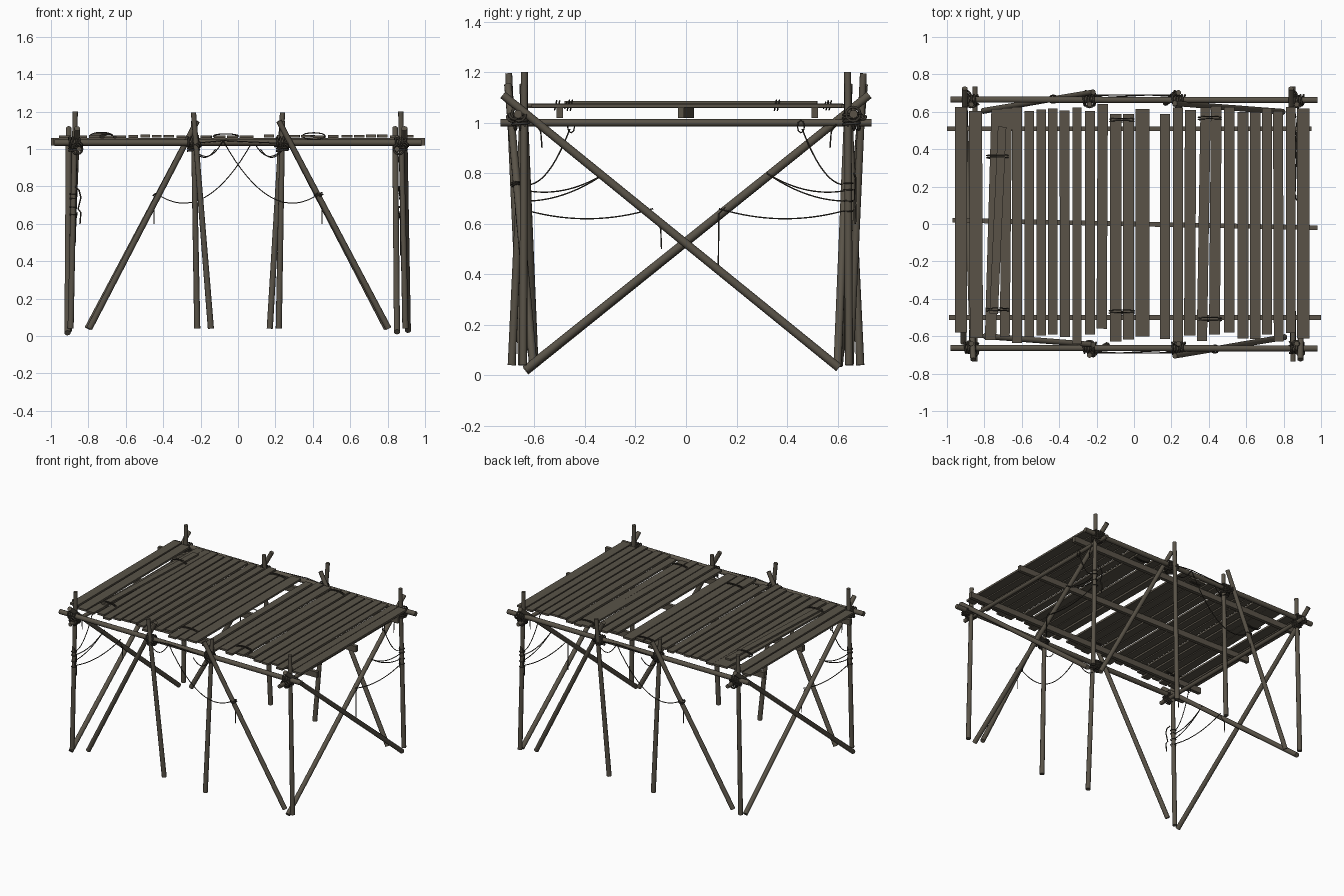
import bpy, bmesh, math, random
from mathutils import Vector, Matrix

if "Cube" in bpy.data.objects:
    bpy.data.objects.remove(bpy.data.objects["Cube"])

random.seed(4)


def material(name, rgb):
    m = bpy.data.materials.new(name)
    m.diffuse_color = (*rgb, 1)
    m.use_nodes = True
    m.node_tree.nodes["Principled BSDF"].inputs["Base Color"].default_value = m.diffuse_color
    return m


WOOD = material("weathered_wood", (0.100, 0.086, 0.064))
ROPE = material("dark_rope", (0.045, 0.039, 0.030))


def finish(name, bm, mat, smooth=False):
    me = bpy.data.meshes.new(name)
    bm.to_mesh(me)
    bm.free()
    ob = bpy.data.objects.new(name, me)
    bpy.context.collection.objects.link(ob)
    me.materials.append(mat)
    if smooth:
        bpy.ops.object.select_all(action='DESELECT')
        ob.select_set(True)
        bpy.context.view_layer.objects.active = ob
        bpy.ops.object.shade_smooth_by_angle(angle=math.radians(50))
    return ob


def pole(name, a, b, r1=0.0165, r2=0.014):
    a, b = Vector(a), Vector(b)
    d = b - a
    mat = Matrix.Translation((a + b) / 2) @ d.to_track_quat('Z', 'Y').to_matrix().to_4x4()
    bm = bmesh.new()
    bmesh.ops.create_cone(bm, cap_ends=True, segments=10, radius1=r1, radius2=r2,
                          depth=d.length, matrix=mat)
    return finish(name, bm, WOOD, True)


def board(name, a, b, width, thick):
    """Flat board from a to b, width measured sideways."""
    a, b = Vector(a), Vector(b)
    d = (b - a).normalized()
    side = Vector((d.y, -d.x, 0)).normalized()
    up = side.cross(d)
    rot = Matrix((side, d, up)).transposed().to_4x4()
    bm = bmesh.new()
    bmesh.ops.create_cube(bm, size=1, matrix=Matrix.Translation((a + b) / 2) @ rot
                          @ Matrix.Diagonal((width, (b - a).length, thick, 1)))
    return finish(name, bm, WOOD)


def rope(name, pts, r=0.003, closed=False):
    cu = bpy.data.curves.new(name, 'CURVE')
    cu.dimensions = '3D'
    cu.bevel_depth = r
    cu.bevel_resolution = 1
    cu.use_fill_caps = True
    sp = cu.splines.new('POLY')
    sp.points.add(len(pts) - 1)
    for p, q in zip(sp.points, pts):
        p.co = (*q, 1)
    sp.use_cyclic_u = closed
    cu.materials.append(ROPE)
    ob = bpy.data.objects.new(name, cu)
    bpy.context.collection.objects.link(ob)
    bpy.ops.object.select_all(action='DESELECT')
    ob.select_set(True)
    bpy.context.view_layer.objects.active = ob
    bpy.ops.object.convert(target='MESH')


def sag(name, a, b, drop, n=16):
    a, b = Vector(a), Vector(b)
    rope(name, [a.lerp(b, i / n) - Vector((0, 0, 4 * drop * (i / n) * (1 - i / n)))
                for i in range(n + 1)])


def coil(name, c, axis, rad, height, turns, r=0.0055):
    """Lashing wound around an axis."""
    q = Vector(axis).to_track_quat('Z', 'Y')
    n = int(turns * 12)
    rope(name, [Vector(c) + q @ Vector((rad * math.cos(i * math.pi / 6), rad * math.sin(i * math.pi / 6),
                                        height * (i / n - 0.5))) for i in range(n + 1)], r)


def plank_loop(name, x, y, z, w, h):
    """Slack rope loops around a pair of planks."""
    for k in (-1, 1):
        rope(name, [(x + w * math.cos(t * math.pi / 8), y + k * 0.006 + 0.004 * math.sin(t * math.pi / 8),
                     z + h * math.sin(t * math.pi / 8)) for t in range(16)], 0.003, True)


# Deck planks: centre x, width, top y, bottom y, twist in x
planks = [(-.925, .065, .625, -.58, 0), (-.845, .07, .605, -.61, .005), (-.75, .06, .615, -.62, -.035),
          (-.685, .053, .62, -.605, -.012), (-.625, .053, .625, -.635, 0), (-.56, .053, .605, -.605, 0),
          (-.495, .05, .612, -.595, 0), (-.435, .05, .617, -.59, 0), (-.37, .053, .607, -.605, .004),
          (-.305, .05, .622, -.642, 0), (-.235, .053, .605, -.59, 0), (-.17, .055, .642, -.56, -.006),
          (-.098, .06, .587, -.627, 0), (-.03, .06, .587, -.617, 0), (.045, .075, .615, -.602, 0),
          (.165, .053, .588, -.615, 0), (.235, .055, .622, -.632, 0), (.3, .06, .61, -.595, -.004),
          (.373, .055, .622, -.625, -.02), (.435, .058, .63, -.59, -.01), (.51, .055, .625, -.58, 0),
          (.582, .058, .6, -.612, 0), (.648, .055, .6, -.615, 0), (.71, .053, .62, -.59, 0),
          (.772, .053, .605, -.628, .004), (.838, .053, .625, -.583, 0), (.905, .068, .617, -.612, 0)]
for x, w, y1, y0, tw in planks:
    z = 1.067 + random.uniform(-.002, .003)
    board("deck_plank", (x - tw / 2, y1, z), (x + tw / 2, y0, z), w, 0.014)
board("loose_top_plank", (-.705, .52, 1.080), (-.75, -.48, 1.080), .045, .012)

# Joists under the planks
for n, a, b in (("back", (-1, .51), (.95, .51)), ("middle", (-.97, .02), (.98, -.02)),
                ("front", (-.99, -.5), (1, -.5))):
    board(n + "_joist", (*a, 1.039), (*b, 1.039), .025, .042)

# Crossed braces: right end, then left end
pole("right_outer_cross_brace", (.908, .605, .03), (.89, -.725, 1.11), .017, .016)
pole("right_inner_cross_brace", (.85, -.635, .022), (.84, .725, 1.11), .017, .016)
pole("left_outer_cross_brace", (-.912, -.635, .0165), (-.905, .725, 1.11), .017, .016)
pole("left_inner_cross_brace", (-.905, .605, .03), (-.86, -.725, 1.11), .017, .016)

# Everything below repeats after a half turn about z
for s, side in ((1, "front"), (-1, "back")):
    def T(x, y, z):
        return (s * x, s * y, z)

    end = "right" if s == 1 else "left"
    # Long rail, middle posts (one outside the rail, one inside), corner posts, braces
    pole(side + "_rail", T(-.98, -.663, 1.034), T(.98, -.665, 1.034), .017, .017)
    pole(side + "_outer_middle_post", T(-.145 if s == 1 else -.17, -.648, .04), T(-.238, -.702, 1.195))
    pole(side + "_inner_middle_post", T(.218, -.69, .04), T(.238, -.64, 1.15))
    pole(side + "_inner_diagonal_brace", T(-.795, -.6, .04), T(-.218, -.645, 1.15), .0165, .015)
    pole(side + "_outer_diagonal_brace", T(.805, -.605, .04), T(.218, -.705, 1.15), .0165, .015)
    for k in (-1, 1):
        pole(f"{side}_corner_post", T(k * .895, -.645, .04), T(k * .87, -.64, 1.2))
        # Lashings where poles meet
        for px in (.872, .238):
            coil("lashing", T(k * px, -.655, 1.015), (0, 0, 1), .031, .05, 4)
            coil("lashing_cross", T(k * px, -.662, 1.034), (1, 0, 0), .028, .07, 4)
            coil("lashing_knot", T(k * px + .02, -.69, 1.02), (1, 1, 1), .016, .03, 2)
        coil("lashing_end", T(k * .86, -.66, 1.0), (0, 1, 0), .028, .06, 3)

    # Tie pole across the end
    pole(end + "_tie_pole", T(.85, -.735, 1.0), T(.85, .735, 1.0), .014, .014)

    # Hanging ropes along the long side
    sag(side + "_long_rope", T(-.08, -.69, 1.045), T(.44, -.66, .765), .165)
    sag(side + "_short_rope", T(-.235, -.68, 1.0), T(-.08, -.69, 1.045), .06)
    sag(side + "_loop_rope", T(.12, -.69, 1.0), T(.24, -.68, 1.0), .045)
    rope(side + "_rail_rope", [T(-.24, -.69, 1.03), T(-.08, -.69, 1.045), T(.24, -.69, 1.03)])
    rope(side + "_rope_tail", [T(.44, -.665, .765), T(.45, -.67, .70), T(.45, -.67, .6)])
    coil("brace_tie", T(.432, -.668, .755), (-.46, 0, .89), .021, .02, 2, .0035)

    # Hanging ropes inside the end frame
    for a, b, d in (((.13, .66), (.62, .65), .035), ((.32, .8), (.65, .69), .03),
                    ((.32, .8), (.65, .735), .035), ((.46, .975), (.62, .755), .05)):
        sag(end + "_end_rope", T(.86, *a), T(.88, *b), d)
    if s == 1:
        rope("right_end_tail", [T(.865, .155, .665), T(.868, .13, .64), T(.868, .128, .43)])
    else:
        rope("left_end_tail", [T(.865, .14, .65), T(.868, .1, .58), T(.868, .097, .5)])
    rope(end + "_short_tail", [T(.86, .6, 1.0), T(.865, .575, .965), T(.865, .57, .9)])
    rope(end + "_pole_loop", [T(.862, .455 + .014 * math.cos(t * math.pi / 4),
                                .985 + .025 * math.sin(t * math.pi / 4)) for t in range(8)], .003, True)
    for z in (.65, .69, .735, .76):
        coil("post_tie", T(.88, .643, z), (0, .1, 1), .018, .006, 1, .003)
    rope(end + "_post_tail", [T(.87, .665, .8), T(.85, .672, .78), T(.84, .672, .74), T(.855, .67, .68),
                              T(.84, .672, .66), T(.845, .67, .6)], .004)

# Rope loops tying planks on the deck
for x, y, w, h in ((-.73, .36, .058, .02), (-.73, -.46, .062, .02), (-.065, .555, .065, .012),
                   (-.065, -.47, .068, .012), (.405, .565, .062, .018), (.405, -.51, .062, .018)):
    plank_loop("plank_tie", x, y, 1.069, w, h)
